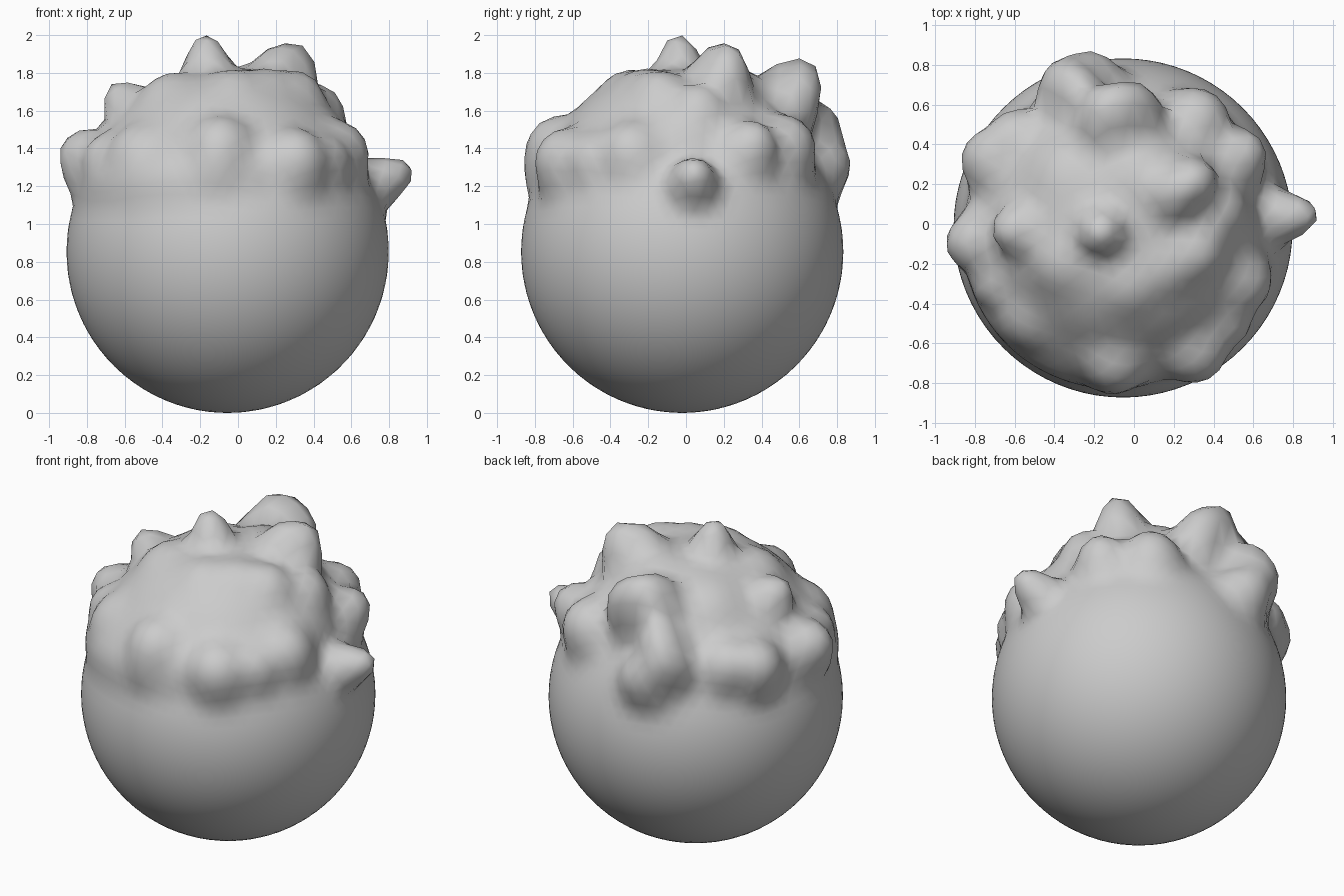
import bpy, bmesh, math
from mathutils import Vector

C = Vector((-0.055, -0.02, 0.855))
R = 0.853

# knobs of the crown: tip position and angular width
KNOBS = [
    (-0.18, -0.04, 2.0, .14), (0.24, 0.18, 1.94, .16), (0.35, 0.25, 1.92, .15),
    (-0.15, 0.64, 1.86, .18), (0.0, 0.67, 1.79, .17), (-0.38, 0.80, 1.52, .18),
    (-0.26, 0.85, 1.38, .18), (-0.30, 0.74, 1.63, .16), (-0.67, -0.03, 1.74, .15),
    (-0.92, -0.1, 1.44, .18), (-0.90, -0.13, 1.30, .13), (-0.83, 0.38, 1.44, .19),
    (-0.68, 0.50, 1.46, .18), (0.92, 0.05, 1.30, .13), (0.37, -0.75, 1.43, .2),
    (-0.1, -0.80, 1.51, .2), (-0.12, -0.83, 1.36, .16), (-0.60, -0.54, 1.46, .2),
    (0.64, -0.34, 1.48, .19), (0.53, -0.56, 1.42, .17), (-0.78, -0.33, 1.42, .16),
    (0.62, 0.40, 1.50, .17), (0.38, 0.62, 1.52, .2),
    (0.49, 0.08, 1.71, .18), (0.36, -0.16, 1.79, .18), (0.18, -0.25, 1.80, .18),
    (-0.02, -0.35, 1.79, .18), (-0.40, -0.22, 1.77, .2), (-0.38, 0.3, 1.72, .24),
    (0.05, 0.3, 1.81, .25),
]
knobs = []
for x, y, z, w in KNOBS:
    d = Vector((x, y, z)) - C
    knobs.append((d.normalized(), d.length - R, w))


def smoothstep(a, b, t):
    t = min(1, max(0, (t - a) / (b - a)))
    return t * t * (3 - 2 * t)


def swell(d):
    # padded cap, higher rim at the back right, smoothly joined with the knobs
    rim = 0.42 + 0.14 * (d.x + d.y)
    cap = 0.07 * smoothstep(rim, rim + 0.25, d.z) + 0.05 * smoothstep(0.7, 0.95, d.z)
    total = cap ** 4
    for k, h, w in knobs:
        a = d.angle(k)
        if a < 3 * w:
            total += (h * math.exp(-(a / w) ** 2 * (0.6 + 0.4 * (a / w) ** 2))) ** 4
    return total ** 0.25


# ball with a lumpy crown growing out of its top
bm = bmesh.new()
bmesh.ops.create_icosphere(bm, subdivisions=5, radius=1)
for v in bm.verts:
    d = v.co.normalized()
    v.co = C + d * (R + (swell(d) if d.z > 0.05 else 0))
low = min(v.co.z for v in bm.verts)
for v in bm.verts:
    v.co.z -= low
for f in bm.faces:
    f.smooth = True
me = bpy.data.meshes.new("ball_with_lumpy_crown")
bm.to_mesh(me)
bm.free()
ob = bpy.data.objects.new("ball_with_lumpy_crown", me)
bpy.context.collection.objects.link(ob)
